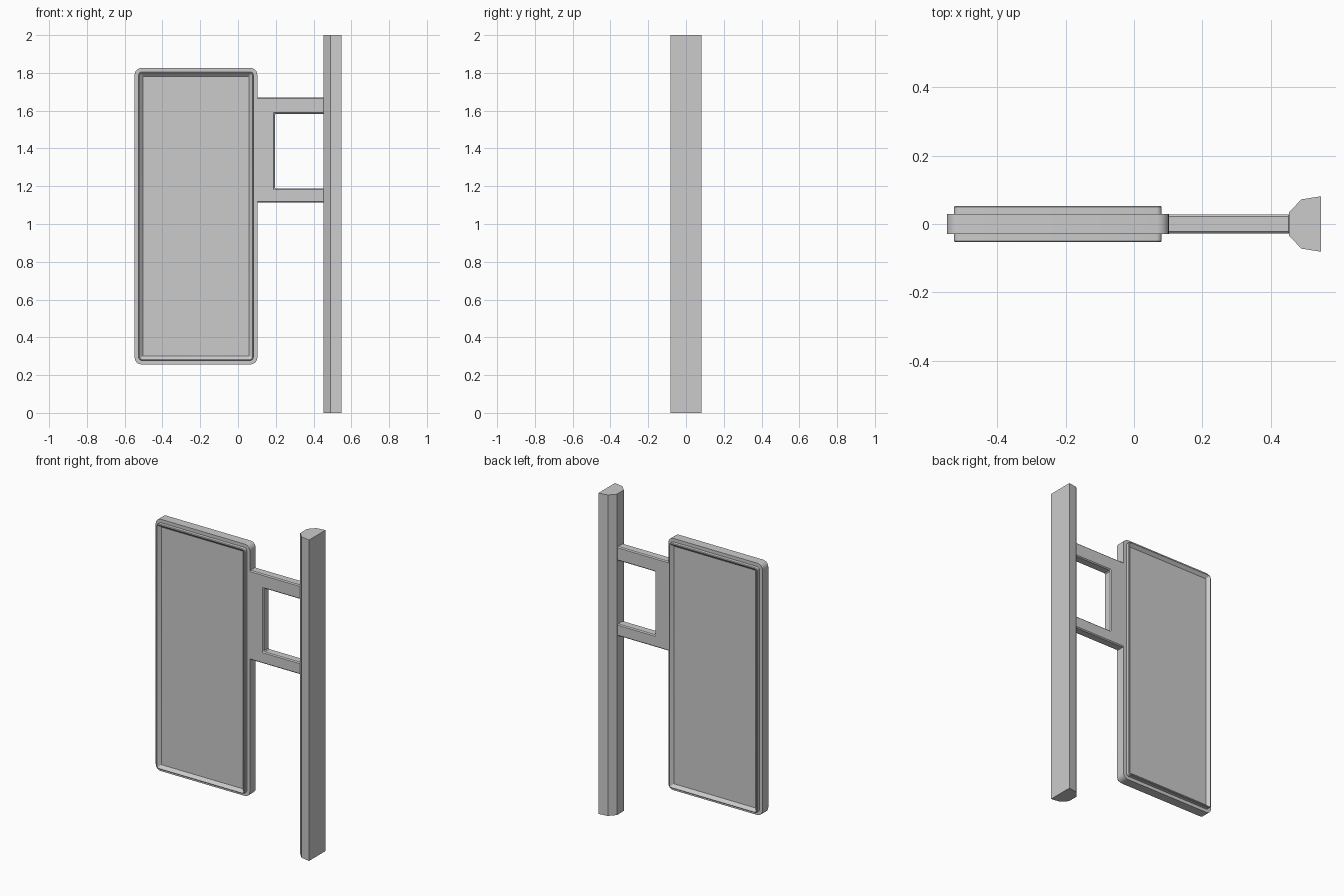
import bpy, bmesh, math

if "Cube" in bpy.data.objects:
    bpy.data.objects.remove(bpy.data.objects["Cube"])


def finish(name, bm):
    bmesh.ops.recalc_face_normals(bm, faces=bm.faces)
    mesh = bpy.data.meshes.new(name)
    bm.to_mesh(mesh)
    bm.free()
    ob = bpy.data.objects.new(name, mesh)
    bpy.context.collection.objects.link(ob)
    return ob


def rounded_rect(x0, x1, z0, z1, r, seg=5):
    """Corner points of a rounded rectangle, counter-clockwise."""
    pts = []
    corners = [(x1 - r, z1 - r), (x0 + r, z1 - r), (x0 + r, z0 + r), (x1 - r, z0 + r)]
    for k, (cx, cz) in enumerate(corners):
        for i in range(seg + 1):
            a = math.pi / 2 * (k + i / seg)
            pts.append((cx + r * math.cos(a), cz + r * math.sin(a)))
    return pts


def prism(name, pts, to_3d, lo, hi):
    """Extrude a 2D outline between two levels."""
    bm = bmesh.new()
    a = [bm.verts.new(to_3d(u, v, lo)) for u, v in pts]
    b = [bm.verts.new(to_3d(u, v, hi)) for u, v in pts]
    bm.faces.new(a)
    bm.faces.new(b)
    n = len(pts)
    for i in range(n):
        j = (i + 1) % n
        bm.faces.new((a[i], a[j], b[j], b[i]))
    return finish(name, bm)


# Sign panel: lofted rounded rectangles, stepped rim and recessed face on both sides
X0, X1, Z0, Z1 = -0.547, 0.102, 0.257, 1.826
half = [(0.0, 0.029, 0.035), (0.021, 0.029, 0.016), (0.021, 0.049, 0.016),
        (0.024, 0.053, 0.013), (0.026, 0.053, 0.011), (0.044, 0.035, 0.002)]
steps = [(d, -y, r) for d, y, r in reversed(half)] + half
bm = bmesh.new()
rings = [[bm.verts.new((x, y, z)) for x, z in
          rounded_rect(X0 + d, X1 - d, Z0 + d, Z1 - d, r)] for d, y, r in steps]
for a, b in zip(rings, rings[1:]):
    for i in range(len(a)):
        j = (i + 1) % len(a)
        bm.faces.new((a[i], a[j], b[j], b[i]))
bm.faces.new(rings[0])
bm.faces.new(rings[-1])
panel = finish("sign_panel", bm)

# Bracket: C-shaped plate with two arms, chamfered edges
c_shape = [(0.09, 1.114), (0.458, 1.114), (0.458, 1.188), (0.195, 1.188),
           (0.195, 1.583), (0.458, 1.583), (0.458, 1.67), (0.09, 1.67)]
bracket = prism("mounting_bracket", c_shape, lambda u, v, w: (u, w, v), -0.028, 0.028)
bev = bracket.modifiers.new("chamfer", 'BEVEL')
bev.width = 0.006
bev.segments = 1

# Wall post: half-hexagon section running the full height
half_post = [(0.453, 0.034), (0.489, 0.072), (0.547, 0.081)]
section = half_post + [(x, -y) for x, y in reversed(half_post)]
prism("wall_post", section, lambda u, v, w: (u, v, w), 0.0, 2.0)

# Smooth the rounded panel corners, keeping steps sharp
bpy.context.view_layer.objects.active = panel
panel.select_set(True)
bpy.ops.object.shade_smooth_by_angle(angle=math.radians(30))
